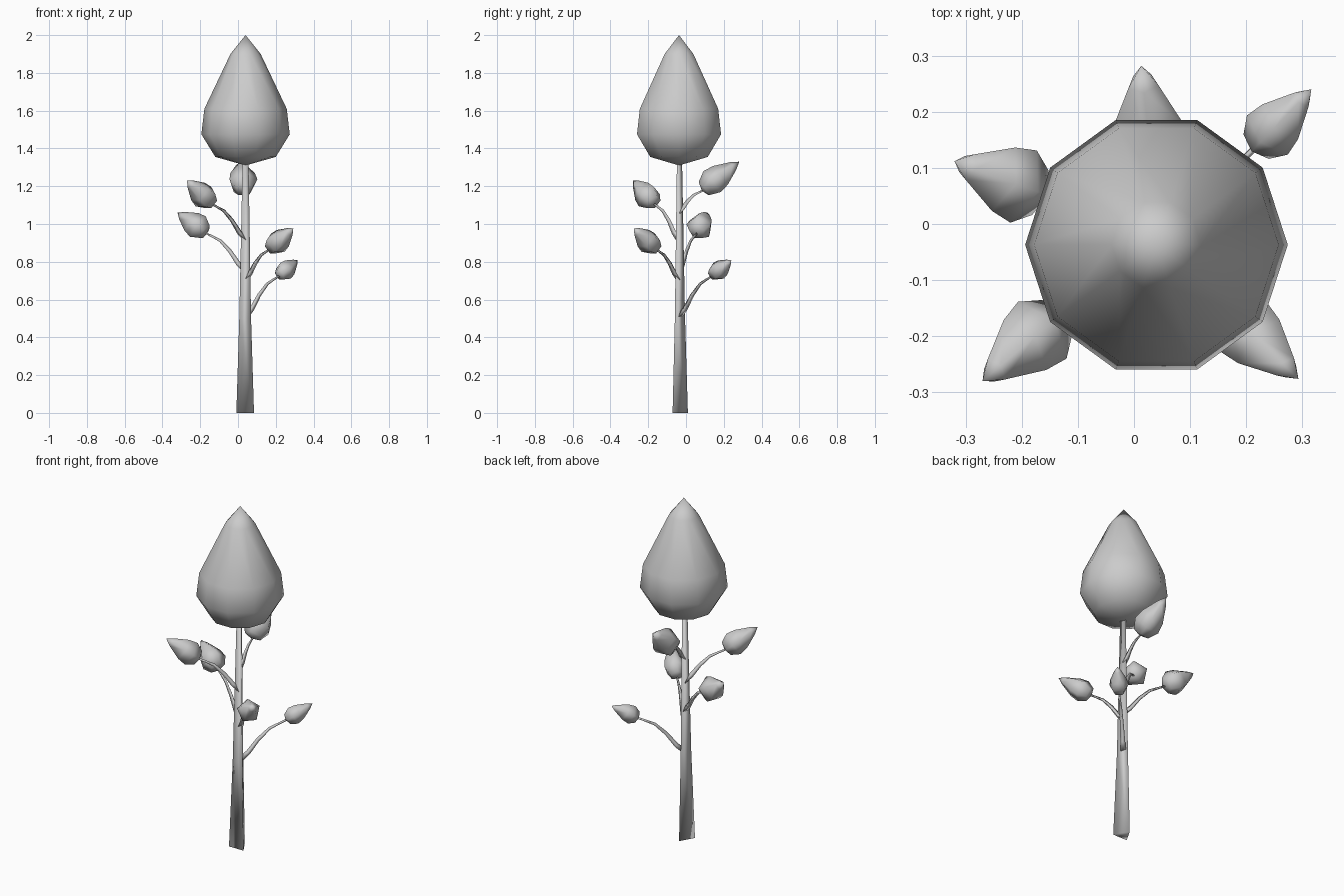
import bpy, bmesh, math
from mathutils import Vector

if "Cube" in bpy.data.objects:
    bpy.data.objects.remove(bpy.data.objects["Cube"])


def finish(name, bm, smooth=True):
    bmesh.ops.remove_doubles(bm, verts=bm.verts, dist=0.0003)
    bmesh.ops.recalc_face_normals(bm, faces=bm.faces)
    mesh = bpy.data.meshes.new(name)
    bm.to_mesh(mesh)
    bm.free()
    for p in mesh.polygons:
        p.use_smooth = smooth and len(p.vertices) <= 4
    obj = bpy.data.objects.new(name, mesh)
    bpy.context.collection.objects.link(obj)
    return obj


def sweep(name, rings, sides, turn=0.0):
    """Skin rings of (centre, axis, radius); zero radius makes a point."""
    bm = bmesh.new()
    loops = []
    for centre, axis, r in rings:
        axis = Vector(axis).normalized()
        side = Vector((0, 1, 0)) if abs(axis.z) > 0.999 else Vector((0, 0, 1))
        up = (side - axis * side.dot(axis)).normalized()
        right = up.cross(axis)
        loop = []
        for i in range(1 if r == 0 else sides):
            a = turn + math.tau * i / sides
            loop.append(bm.verts.new(Vector(centre) + r * (right * math.sin(a) + up * math.cos(a))))
        loops.append(loop)
    for a, b in zip(loops, loops[1:]):
        for i in range(sides):
            j = (i + 1) % sides
            quad = [a[i % len(a)], a[j % len(a)], b[j % len(b)], b[i % len(b)]]
            bm.faces.new(list(dict.fromkeys(quad)))
    for end in (loops[0], loops[-1]):
        if len(end) > 2:
            bm.faces.new(end)
    return finish(name, bm)


UP = (0, 0, 1)

# Three-sided tapering trunk, flat side to the front
sweep("trunk", [((0.038, -0.044, 0), UP, 0.054),
                ((0.038, -0.041, 0.5), UP, 0.036),
                ((0.040, -0.039, 1.34), UP, 0.018)], 3)

# Ten-sided main crown
profile = [(1.31, 0), (1.355, 0.16), (1.475, 0.234), (1.61, 0.218), (1.90, 0.08), (2.0, 0)]
sweep("crown", [((0.04, -0.037, z), UP, r) for z, r in profile], 10, math.pi / 2)

# Twigs with leaf buds: start height, bud base, bud tip, bud radius
buds = [
    (0.92, (-0.135, -0.165, 1.105), (-0.27, -0.28, 1.23), 0.070),
    (0.75, (-0.165, 0.055, 0.95), (-0.32, 0.112, 1.06), 0.072),
    (0.71, (0.165, -0.155, 0.865), (0.293, -0.276, 0.977), 0.064),
    (0.51, (0.215, 0.135, 0.725), (0.316, 0.24, 0.808), 0.053),
    (1.06, (0.033, 0.085, 1.175), (0.013, 0.282, 1.33), 0.078),
]
bud_profile = [(0, 0), (0.06, 0.62), (0.28, 1.0), (0.50, 0.88), (0.84, 0.36), (1, 0)]
twig_steps = [(0, 0, 0.017), (0.18, 0.18, 0.015), (0.40, 0.52, 0.012),
              (0.65, 0.80, 0.009), (0.85, 0.91, 0.007), (1.06, 1.02, 0.006)]

for n, (z0, base, tip, radius) in enumerate(buds, 1):
    base, tip = Vector(base), Vector(tip)
    start = Vector((0.04, -0.038, z0))
    points = [Vector((start.x + (base.x - start.x) * h,
                      start.y + (base.y - start.y) * h,
                      z0 + (base.z - z0) * v)) for h, v, _ in twig_steps]
    rings = []
    for i, p in enumerate(points):
        tangent = points[min(i + 1, len(points) - 1)] - points[max(i - 1, 0)]
        rings.append((p, tangent, twig_steps[i][2]))
    sweep(f"twig_{n}", rings, 3)

    axis = tip - base
    sweep(f"leaf_bud_{n}", [(base + axis * t, axis, r * radius) for t, r in bud_profile], 5)
